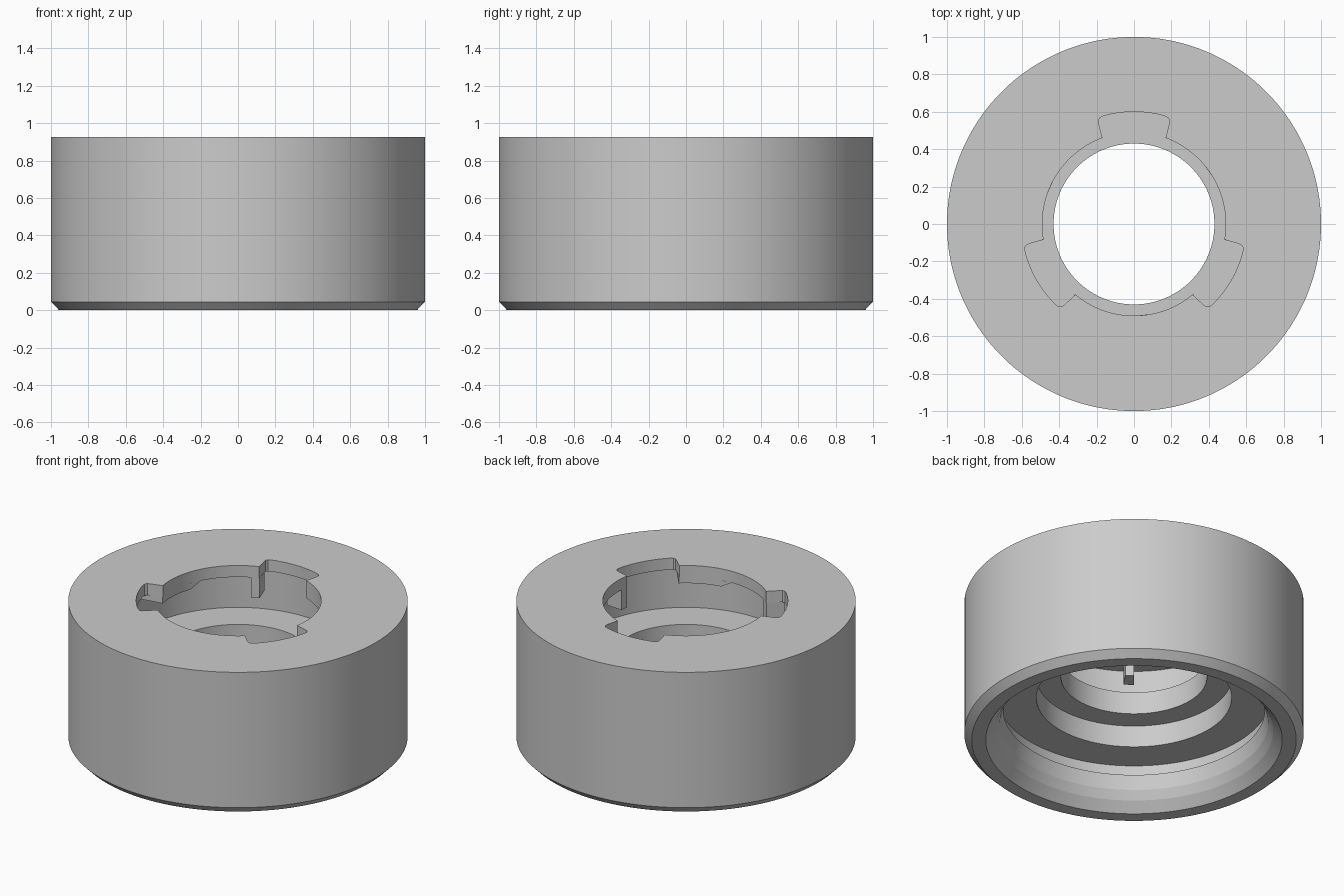
import bpy, bmesh
from math import radians, cos, sin

if "Cube" in bpy.data.objects:
    bpy.data.objects.remove(bpy.data.objects["Cube"])

grey = bpy.data.materials.new("plain_grey")
grey.use_nodes = True
grey.diffuse_color = (0.6, 0.6, 0.6, 1)
grey.node_tree.nodes["Principled BSDF"].inputs["Base Color"].default_value = (0.6, 0.6, 0.6, 1)

TOP, LIP = 0.925, 0.85      # top face and underside of the thin lip
BORE, CAVITY = 0.49, 0.667  # mouth and undercut radii


def polar(r, deg, z):
    a = radians(deg)
    return (r * cos(a), r * sin(a), z)


def finish(bm, name):
    bmesh.ops.recalc_face_normals(bm, faces=bm.faces)
    mesh = bpy.data.meshes.new(name)
    bm.to_mesh(mesh)
    bm.free()
    mesh.materials.append(grey)
    obj = bpy.data.objects.new(name, mesh)
    bpy.context.collection.objects.link(obj)
    return obj


def smooth(obj):
    bpy.ops.object.select_all(action='DESELECT')
    obj.select_set(True)
    bpy.context.view_layer.objects.active = obj
    bpy.ops.object.shade_smooth_by_angle(angle=radians(12))


def bridge(bm, rings, closed):
    """Skin a list of equal point loops, capping the ends if open."""
    rows = [[bm.verts.new(p) for p in ring] for ring in rings]
    n = len(rows[0])
    for i in range(len(rows) if closed else len(rows) - 1):
        a, b = rows[i], rows[(i + 1) % len(rows)]
        for k in range(n):
            bm.faces.new((a[k], a[(k + 1) % n], b[(k + 1) % n], b[k]))
    if not closed:
        bm.faces.new(rows[0])
        bm.faces.new(rows[-1])


def wedges(name, stations, r_in, r_out):
    """Three arc blocks hanging under the lip; stations are (angle, bottom z)."""
    bm = bmesh.new()
    for turn in (0, 120, 240):
        bridge(bm, [[polar(r_in, a + turn, zb), polar(r_in, a + turn, LIP),
                     polar(r_out, a + turn, LIP), polar(r_out, a + turn, zb)]
                    for a, zb in stations], False)
    obj = finish(bm, name)
    smooth(obj)
    return obj


# Ring body: one closed section turned about z
section = [(0.956, 0), (1, 0.045), (1, TOP), (BORE, TOP), (BORE, LIP),
           (CAVITY, LIP), (CAVITY, 0.57), (0.43, 0.57), (0.43, 0.425),
           (0.575, 0.425), (0.575, 0.284), (0.80, 0.284), (0.80, 0.205),
           (0.77, 0.205), (0.79, 0.115), (0.82, 0.06), (0.873, 0)]
SEG = 180
bm = bmesh.new()
bridge(bm, [[polar(r, i * 360 / SEG, z) for r, z in section] for i in range(SEG)], True)
body = finish(bm, "ring_body")

# Three entry slots with rounded corners cut through the lip
side = [(0.44, 21.5), (0.475, 20.9), (0.50, 20.1), (0.56, 19.4), (0.585, 19), (0.597, 17.8)]
arc = [(0.60, a) for a in range(16, -17, -2)]
outline = side + arc + [(r, -a) for r, a in reversed(side)]
bm = bmesh.new()
for mid in (90, 210, 330):
    bridge(bm, [[polar(r, mid + a, z) for r, a in outline] for z in (0.80, 1.0)], False)
cutter = finish(bm, "slot_cutter")
cutter.hide_render = True

cut = body.modifiers.new("slots", 'BOOLEAN')
cut.operation = 'DIFFERENCE'
cut.solver = 'EXACT'
cut.object = cutter
bpy.context.view_layer.objects.active = body
bpy.ops.object.modifier_apply(modifier=cut.name)
bpy.data.objects.remove(cutter)
smooth(body)

# Thicker locking lip with a lead-in ramp, and the stop at each slot's end
wedges("locking_lip", [(152, LIP - 0.002)] + [(a, 0.81) for a in range(160, 191, 2)],
       BORE, CAVITY)
wedges("stop_block", [(a, 0.72) for a in (110, 112, 114, 116)], BORE, 0.60)
